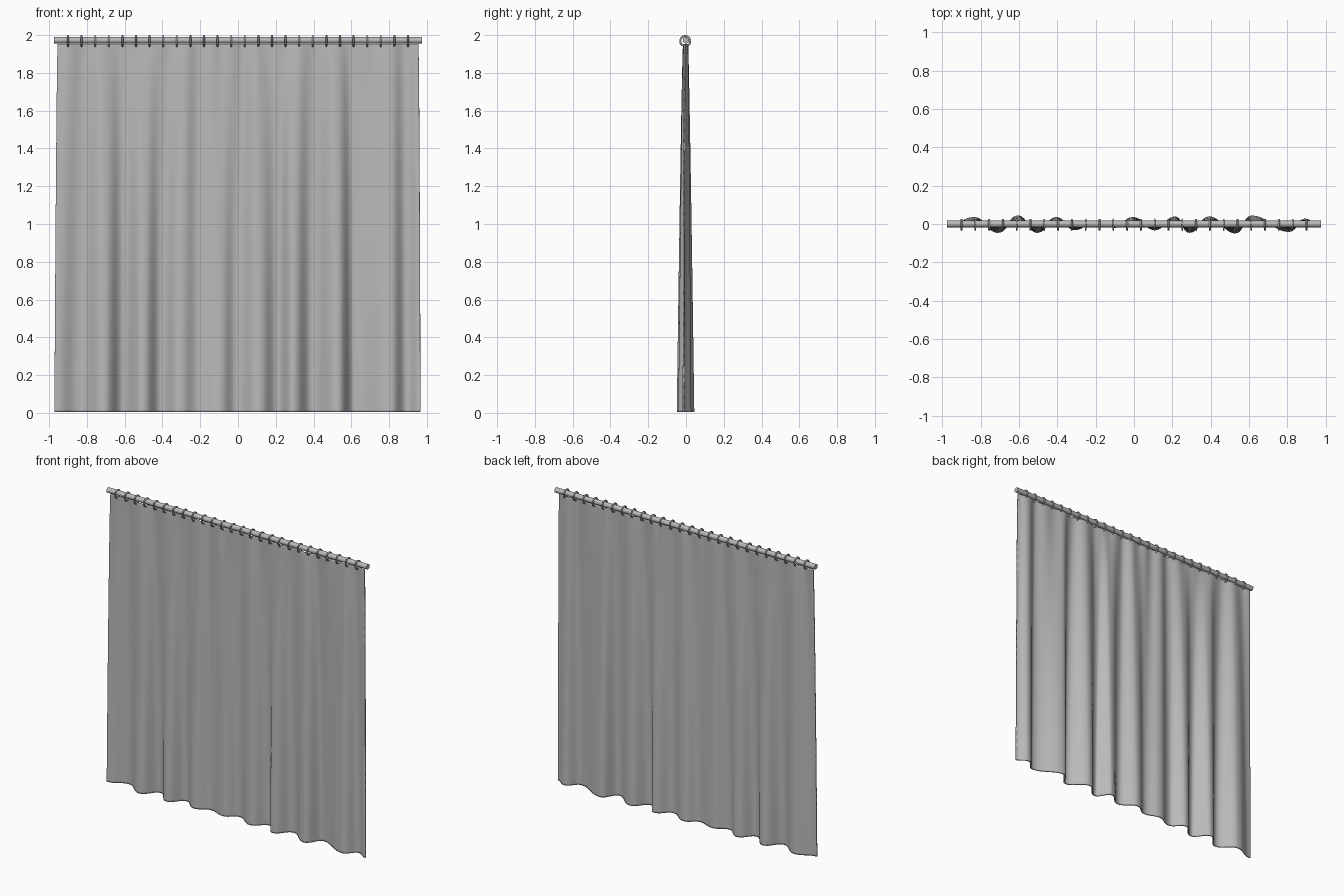
import bpy, bmesh, math

if "Cube" in bpy.data.objects:
    bpy.data.objects.remove(bpy.data.objects["Cube"])

# Fold keys along the hem: (x, y) crests and troughs
FOLDS = [(-0.97, -0.012), (-0.83, 0.034), (-0.71, -0.040), (-0.60, 0.042),
         (-0.505, -0.040), (-0.40, 0.034), (-0.31, -0.026), (-0.20, 0.014),
         (-0.10, -0.014), (0.0, 0.034), (0.11, -0.026), (0.22, 0.037),
         (0.29, -0.040), (0.40, 0.037), (0.53, -0.043), (0.62, 0.042),
         (0.81, -0.035), (0.90, 0.026), (0.97, -0.012)]
TOP, BOTTOM = 1.952, 0.005

grey = bpy.data.materials.new("mid_grey")
grey.diffuse_color = (0.49, 0.49, 0.49, 1)
grey.use_nodes = True
grey.node_tree.nodes["Principled BSDF"].inputs["Base Color"].default_value = grey.diffuse_color


def fold_depth(x):
    for (x0, y0), (x1, y1) in zip(FOLDS, FOLDS[1:]):
        if x <= x1:
            t = max(0, (x - x0) / (x1 - x0))
            t = (1 - math.cos(math.pi * t)) / 2
            if y1 > y0:      # rising flanks are steeper
                t = 0.5 * t + 0.5 * t * t * (3 - 2 * t)
            return y0 + (y1 - y0) * t
    return FOLDS[-1][1]


def finish(obj):
    obj.data.materials.append(grey)
    bpy.ops.object.select_all(action='DESELECT')
    obj.select_set(True)
    bpy.context.view_layer.objects.active = obj
    bpy.ops.object.shade_smooth_by_angle(angle=math.radians(40))


# Curtain cloth: shallow gathers at the rod, deeper folds towards the hem
NX, NZ = 280, 36
levels = [0, 0.004] + [j / NZ for j in range(1, NZ)] + [0.994, 1]
bm = bmesh.new()
rows = []
for d in levels:
    z = TOP + (BOTTOM - TOP) * d
    depth = 0.14 + 0.86 * d ** 0.75
    half = 0.955 + 0.014 * d ** 0.6
    gather = 0.005 * (1 - d) ** 1.5
    row = []
    for i in range(NX + 1):
        u = 2 * i / NX - 1
        y = fold_depth(u * 0.97) * depth
        y += gather * math.sin(44 * u + 1.5 * math.sin(5 * u))
        row.append(bm.verts.new((u * half - 0.003 * d, y - 0.002, z)))
    rows.append(row)
for a, b in zip(rows, rows[1:]):
    for i in range(NX):
        bm.faces.new((a[i], b[i], b[i + 1], a[i + 1]))
mesh = bpy.data.meshes.new("curtain_cloth")
bm.to_mesh(mesh)
bm.free()
cloth = bpy.data.objects.new("curtain_cloth", mesh)
bpy.context.collection.objects.link(cloth)
solid = cloth.modifiers.new("thickness", 'SOLIDIFY')
solid.thickness = 0.008
solid.offset = 0
finish(cloth)

# Rod
bpy.ops.mesh.primitive_cylinder_add(vertices=32, radius=0.017, depth=1.95,
                                    location=(0, 0, 1.973),
                                    rotation=(0, math.pi / 2, 0))
rod = bpy.context.object
rod.name = "curtain_rod"
finish(rod)

# Hanging rings
bpy.ops.mesh.primitive_torus_add(major_radius=0.0265, minor_radius=0.005,
                                 major_segments=32, minor_segments=10,
                                 location=(-0.9, -0.004, 1.9685),
                                 rotation=(0, math.pi / 2, 0))
ring = bpy.context.object
ring.name = "hanging_ring"
finish(ring)
for i in range(1, 26):
    copy = ring.copy()
    copy.name = f"hanging_ring_{i}"
    copy.location.x = -0.9 + i * 0.072
    bpy.context.collection.objects.link(copy)
